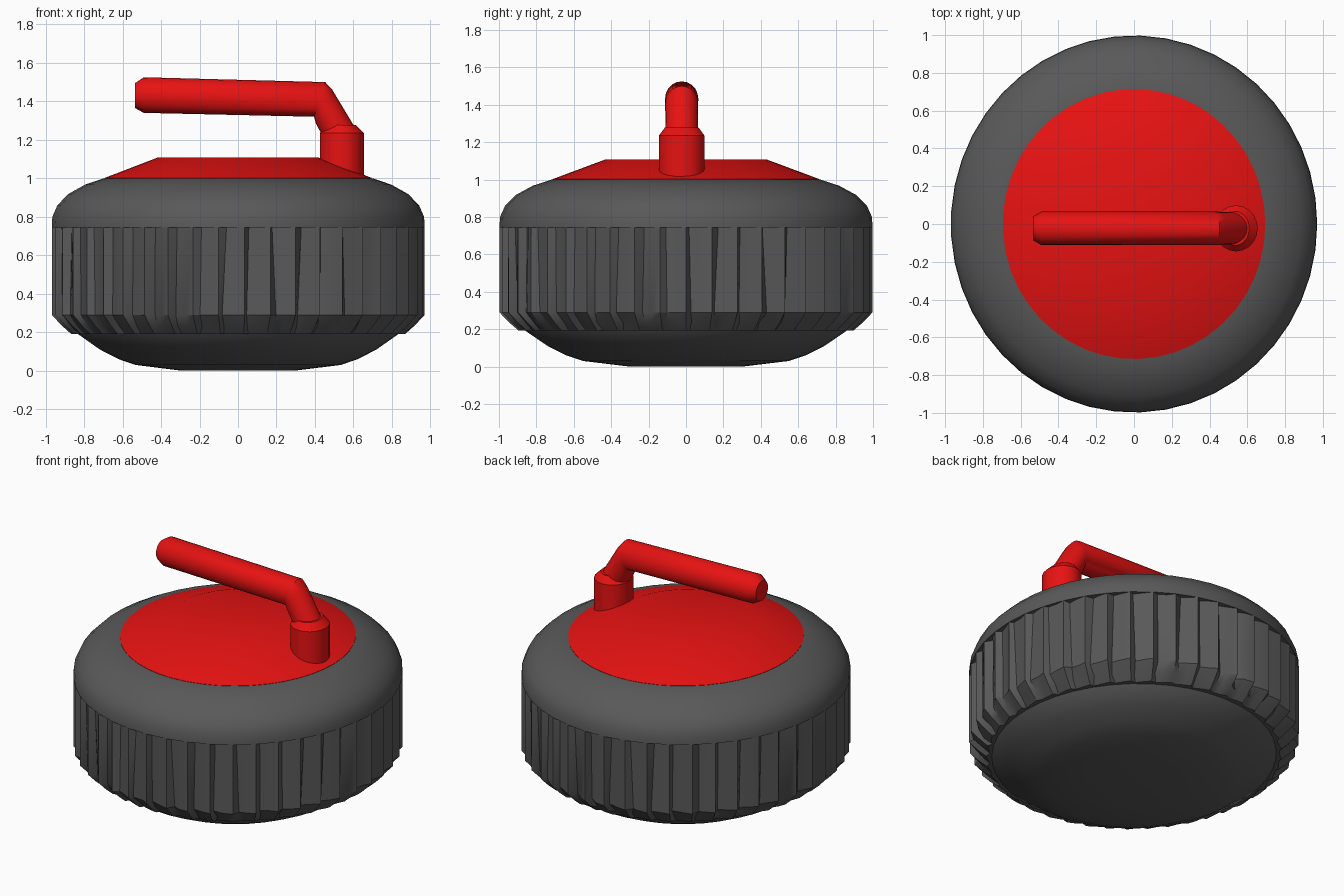
import bpy, bmesh, math, random

if "Cube" in bpy.data.objects:
    bpy.data.objects.remove(bpy.data.objects["Cube"])

random.seed(4)
SX = 0.972  # the stone is slightly narrower in x than in y


def material(name, rgb):
    m = bpy.data.materials.new(name)
    m.diffuse_color = (*rgb, 1)
    m.use_nodes = True
    m.node_tree.nodes["Principled BSDF"].inputs["Base Color"].default_value = m.diffuse_color
    return m


GREY = material("granite_grey", (0.1, 0.1, 0.1))
RED = material("handle_red", (0.8, 0.006, 0.006))


def skin(name, rings, mat, angle, caps=True):
    """Bridge a stack of closed rings; optional fan caps on both ends."""
    bm = bmesh.new()
    rows = [[bm.verts.new(p) for p in r] for r in rings]
    n = len(rows[0])
    for a, b in zip(rows, rows[1:]):
        for i in range(n):
            j = (i + 1) % n
            bm.faces.new((a[i], a[j], b[j], b[i]))
    if caps:
        for row in (rows[0], rows[-1]):
            c = bm.verts.new([sum(v.co[k] for v in row) / n for k in range(3)])
            for i in range(n):
                bm.faces.new((row[i], row[(i + 1) % n], c))
        bmesh.ops.recalc_face_normals(bm, faces=bm.faces)
    me = bpy.data.meshes.new(name)
    bm.to_mesh(me)
    bm.free()
    me.materials.append(mat)
    ob = bpy.data.objects.new(name, me)
    bpy.context.collection.objects.link(ob)
    bpy.ops.object.select_all(action='DESELECT')
    ob.select_set(True)
    bpy.context.view_layer.objects.active = ob
    bpy.ops.object.shade_smooth_by_angle(angle=math.radians(angle))
    return ob


def lathe(name, profile, mat, n, angle):
    rings = [[(SX * r * math.cos(t), r * math.sin(t), z)
              for t in (2 * math.pi * i / n for i in range(n))]
             for r, z in profile]
    return skin(name, rings, mat, angle)


def tube(name, sections, yc, mat, n=20, angle=35):
    """Each section: lower point, upper point (x, z) and half width in y."""
    rings = []
    for (x0, z0), (x1, z1), ry in sections:
        ring = []
        for i in range(n):
            t = 2 * math.pi * i / n
            c = (1 + math.cos(t)) / 2
            ring.append((x0 + (x1 - x0) * c, yc + ry * math.sin(t), z0 + (z1 - z0) * c))
        rings.append(ring)
    return skin(name, rings, mat, angle)


# stone body, recessed where the rough band sits
lathe("stone_body", [(0.3, 0.0), (0.55, 0.03), (0.64, 0.06), (0.74, 0.11), (0.86, 0.192),
                     (0.91, 0.29), (0.92, 0.742), (0.998, 0.745), (0.995, 0.80),
                     (0.968, 0.86), (0.91, 0.918), (0.82, 0.967), (0.72, 1.0)],
      GREY, 45, 40)

# rough fluted striking band: saw-tooth columns with small irregularities
N = 45
levels = [(0.845, 0.192, 0.0), (0.895, 0.192, 0.02), (0.945, 0.235, 0.03),
          (0.998, 0.29, 0.042), (0.998, 0.745, 0.036)]
rings = []
for k, (r, z, depth) in enumerate(levels):
    ring = []
    for i in range(N):
        for frac, cut in ((0.0, 0.0), (0.2, 1.0), (0.6, 0.55)):
            jit = random.uniform(-0.16, 0.16) if cut else 0
            t = 2 * math.pi * (i + frac + jit * 0.7) / N
            rr = r - depth * cut * random.uniform(0.6, 1.2)
            ring.append((SX * rr * math.cos(t), rr * math.sin(t), z))
    rings.append(ring)
skin("rough_band", rings, GREY, 32, caps=False)

# red top cap
lathe("top_cap", [(0.715, 0.99), (0.715, 1.002), (0.43, 1.108)], RED, 45, 50)

# handle post with chamfered shoulder
tube("handle_post", [((0.425, 0.99), (0.655, 0.99), 0.122),
                     ((0.425, 1.235), (0.655, 1.235), 0.122),
                     ((0.465, 1.278), (0.61, 1.278), 0.09)], -0.023, RED)

# bent grip bar
tube("handle_grip", [((-0.535, 1.365), (-0.535, 1.495), 0.063),
                     ((-0.49, 1.34), (-0.49, 1.525), 0.089),
                     ((0.395, 1.32), (0.453, 1.50), 0.088),
                     ((0.405, 1.285), (0.49, 1.46), 0.088),
                     ((0.46, 1.18), (0.61, 1.26), 0.086)], -0.023, RED)
